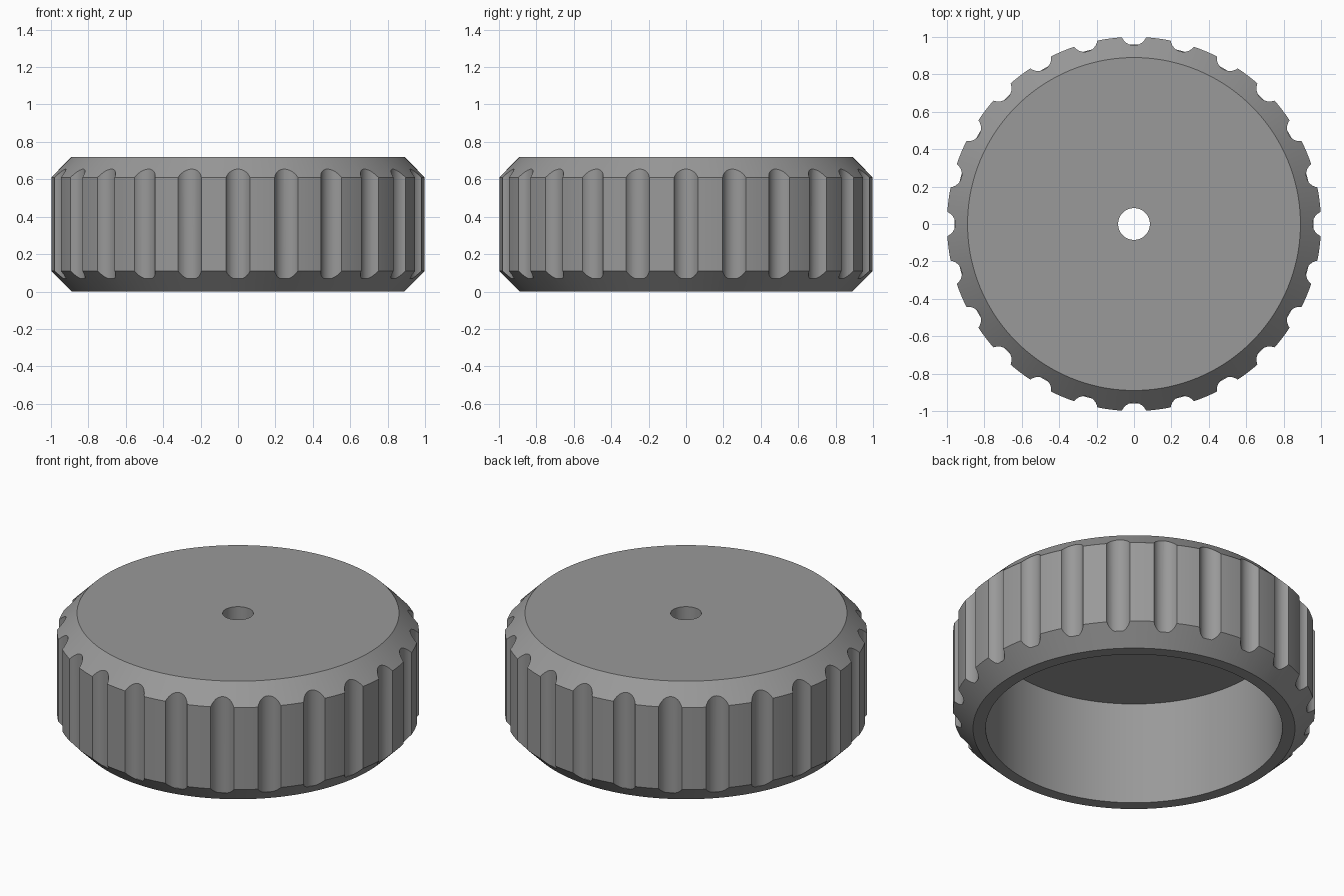
import bpy, bmesh, math
from mathutils import Matrix

if "Cube" in bpy.data.objects:
    bpy.data.objects.remove(bpy.data.objects["Cube"])

HEIGHT, CHAMFER = 0.72, 0.11
GROOVES, GROOVE_R, GROOVE_CENTRE = 24, 0.07, 1.025
SEGMENTS = 144

grey = bpy.data.materials.new("grey plastic")
grey.diffuse_color = (0.32, 0.32, 0.32, 1)
grey.use_nodes = True
grey.node_tree.nodes["Principled BSDF"].inputs["Base Color"].default_value = grey.diffuse_color


def make_object(name, bm):
    bmesh.ops.recalc_face_normals(bm, faces=bm.faces)
    mesh = bpy.data.meshes.new(name)
    bm.to_mesh(mesh)
    bm.free()
    obj = bpy.data.objects.new(name, mesh)
    bpy.context.collection.objects.link(obj)
    return obj


# Hollow cap: closed cross-section (radius, height) turned about z
profile = [(0.085, HEIGHT), (1 - CHAMFER, HEIGHT), (1, HEIGHT - CHAMFER),
           (1, CHAMFER), (1 - CHAMFER, 0), (0.82, 0), (0.82, 0.63), (0.085, 0.63)]
bm = bmesh.new()
rings = []
for i in range(SEGMENTS):
    a = 2 * math.pi * i / SEGMENTS
    rings.append([bm.verts.new((r * math.cos(a), r * math.sin(a), z)) for r, z in profile])
for i, ring in enumerate(rings):
    nxt = rings[(i + 1) % SEGMENTS]
    for j in range(len(profile)):
        k = (j + 1) % len(profile)
        bm.faces.new((ring[j], nxt[j], nxt[k], ring[k]))
cap = make_object("ribbed_cap", bm)
cap.data.materials.append(grey)

# Grip grooves: upright cylinders cut around the rim
bm = bmesh.new()
z0, z1 = 0.07, HEIGHT + 0.1
for i in range(GROOVES):
    place = (Matrix.Rotation(2 * math.pi * i / GROOVES, 4, 'Z')
             @ Matrix.Translation((GROOVE_CENTRE, 0, (z0 + z1) / 2)))
    bmesh.ops.create_cone(bm, cap_ends=True, segments=32, radius1=GROOVE_R,
                          radius2=GROOVE_R, depth=z1 - z0, matrix=place)
cutter = make_object("groove_cutter", bm)
cutter.data.materials.append(grey)
cutter.hide_render = True

cut = cap.modifiers.new("grooves", 'BOOLEAN')
cut.operation, cut.solver, cut.object = 'DIFFERENCE', 'EXACT', cutter
bpy.context.view_layer.objects.active = cap
cap.select_set(True)
bpy.ops.object.modifier_apply(modifier=cut.name)
bpy.data.objects.remove(cutter)

# Smooth round walls, sharp chamfers and groove edges
bpy.ops.object.shade_smooth_by_angle(angle=math.radians(25))
